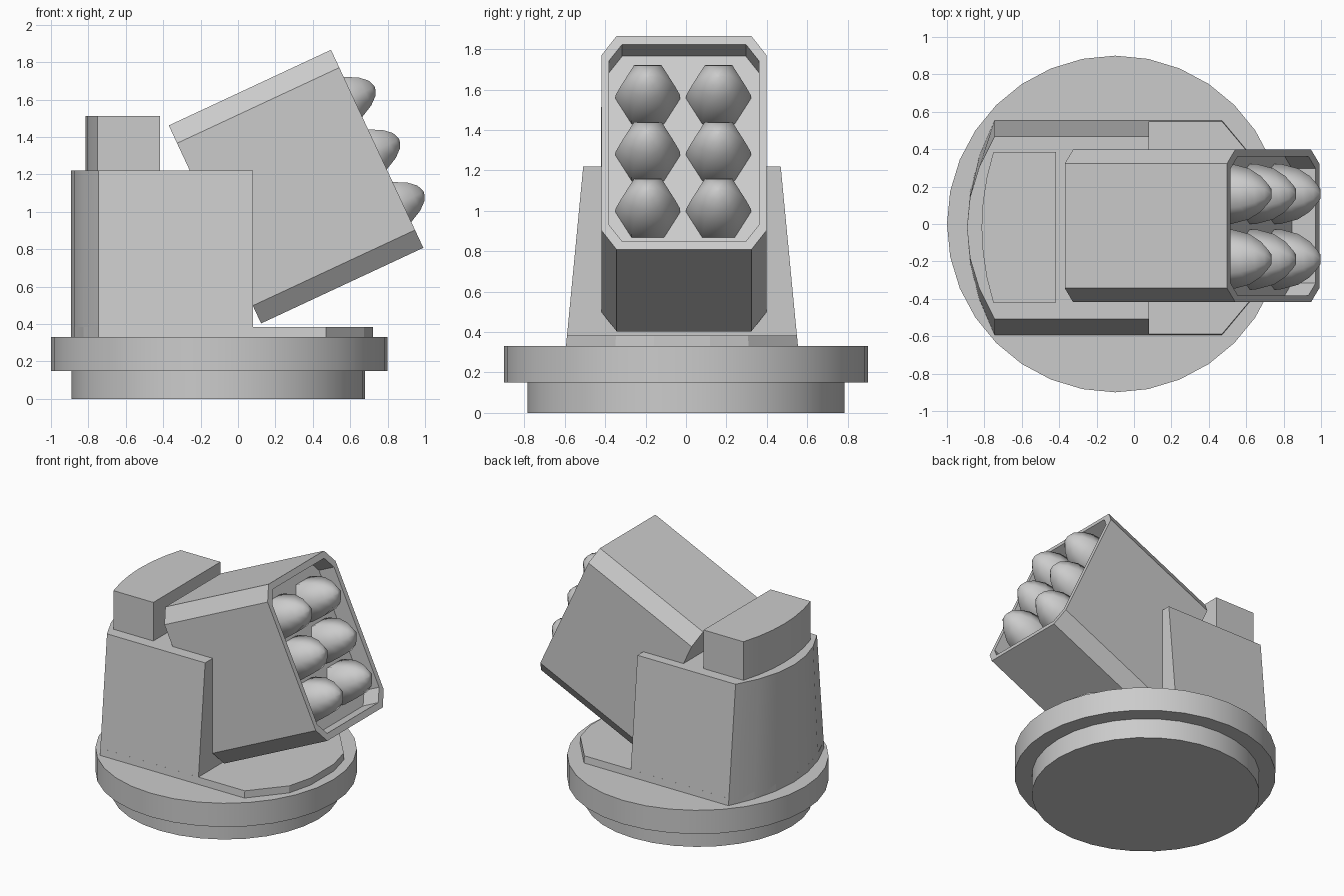
import bpy, bmesh, math
from mathutils import Matrix, Vector

if "Cube" in bpy.data.objects:
    bpy.data.objects.remove(bpy.data.objects["Cube"])


def loft(name, rings, matrix=Matrix(), smooth=None):
    """Skin a stack of equal-length point rings and cap both ends."""
    bm = bmesh.new()
    vs = [[bm.verts.new(matrix @ Vector(p)) for p in ring] for ring in rings]
    n = len(vs[0])
    for a, b in zip(vs, vs[1:]):
        for i in range(n):
            j = (i + 1) % n
            bm.faces.new((a[i], a[j], b[j], b[i]))
    bm.faces.new(vs[0][::-1])
    bm.faces.new(vs[-1])
    bmesh.ops.recalc_face_normals(bm, faces=bm.faces)
    me = bpy.data.meshes.new(name)
    bm.to_mesh(me)
    bm.free()
    ob = bpy.data.objects.new(name, me)
    bpy.context.collection.objects.link(ob)
    if smooth:
        bpy.ops.object.select_all(action='DESELECT')
        ob.select_set(True)
        bpy.context.view_layer.objects.active = ob
        bpy.ops.object.shade_smooth_by_angle(angle=math.radians(smooth))
    return ob


def circle(cx, r, z, n=32):
    return [(cx + r * math.cos(2 * math.pi * i / n),
             r * math.sin(2 * math.pi * i / n), z) for i in range(n)]


def back_arc(x_side, x_mid, half, n=6):
    """Bowed back edge running from +y to -y."""
    return [(x_side + (x_mid - x_side) * (1 - t * t), half * t)
            for t in (1 - 2 * i / n for i in range(n + 1))]


def prism(name, plan, z0, z1, s0=1.0, s1=1.0, yc=0.0, smooth=None):
    """Upright prism whose depth in y is scaled s0 at the foot, s1 on top."""
    return loft(name, [[(x, yc + y * s, z) for x, y in plan]
                       for z, s in ((z0, s0), (z1, s1))], smooth=smooth)


# Round two-step base
loft("base_foot", [circle(-0.105, 0.785, 0), circle(-0.105, 0.785, 0.16)], smooth=30)
loft("base_disk", [circle(-0.1, 0.9, 0.15), circle(-0.1, 0.9, 0.33)], smooth=30)

# Low deck with chamfered nose, and the tapered tower at the back
YC, HALF = -0.02, 0.575
nose = [(0.47, -HALF), (0.674, -0.33), (0.722, -0.14),
        (0.722, 0.14), (0.674, 0.33), (0.47, HALF)]
arc = back_arc(-0.745, -0.893, HALF)
prism("deck", arc + nose, 0.32, 0.383, 1.0, 0.99, YC)
prism("tower", arc + [(0.08, -HALF), (0.08, HALF)], 0.32, 1.22, 1.0, 0.85, YC, smooth=18)

# Block on top of the tower
prism("top_block", back_arc(-0.752, -0.815, 0.403) + [(-0.417, -0.403), (-0.417, 0.403)],
      1.21, 1.513, yc=-0.018, smooth=18)

# Tilted launcher pod: local x points out of the muzzle
pod = Matrix.Translation((0.744, -0.01, 1.337)) @ Matrix.Rotation(math.radians(-25), 4, 'Y')


def section(x, hy, hz, cy, cz):
    return [(x, y, z) for y, z in (
        (hy, hz - cz), (hy - cy, hz), (cy - hy, hz), (-hy, hz - cz),
        (-hy, cz - hz), (cy - hy, -hz), (hy - cy, -hz), (hy, cz - hz))]


outer, inner = (0.408, 0.584, 0.075, 0.105), (0.371, 0.538, 0.065, 0.09)
loft("launcher_pod", [section(-0.957, *outer), section(0, *outer),
                      section(0, *inner), section(-0.14, *inner)], pod)

# Six hexagonal rounded warhead tips in two columns
profile = [(-0.16, 0.16), (-0.1, 0.16), (0.0, 0.136), (0.07, 0.095), (0.112, 0.052), (0.128, 0.008)]
for col in (-1, 1):
    for row in (-1, 0, 1):
        rings = [[(x, col * 0.175 - 0.004 + r * math.cos(i * math.pi / 3),
                   row * 0.31 - 0.004 + r * math.sin(i * math.pi / 3)) for i in range(6)]
                 for x, r in profile]
        loft("rocket_tip", rings, pod, smooth=65)
